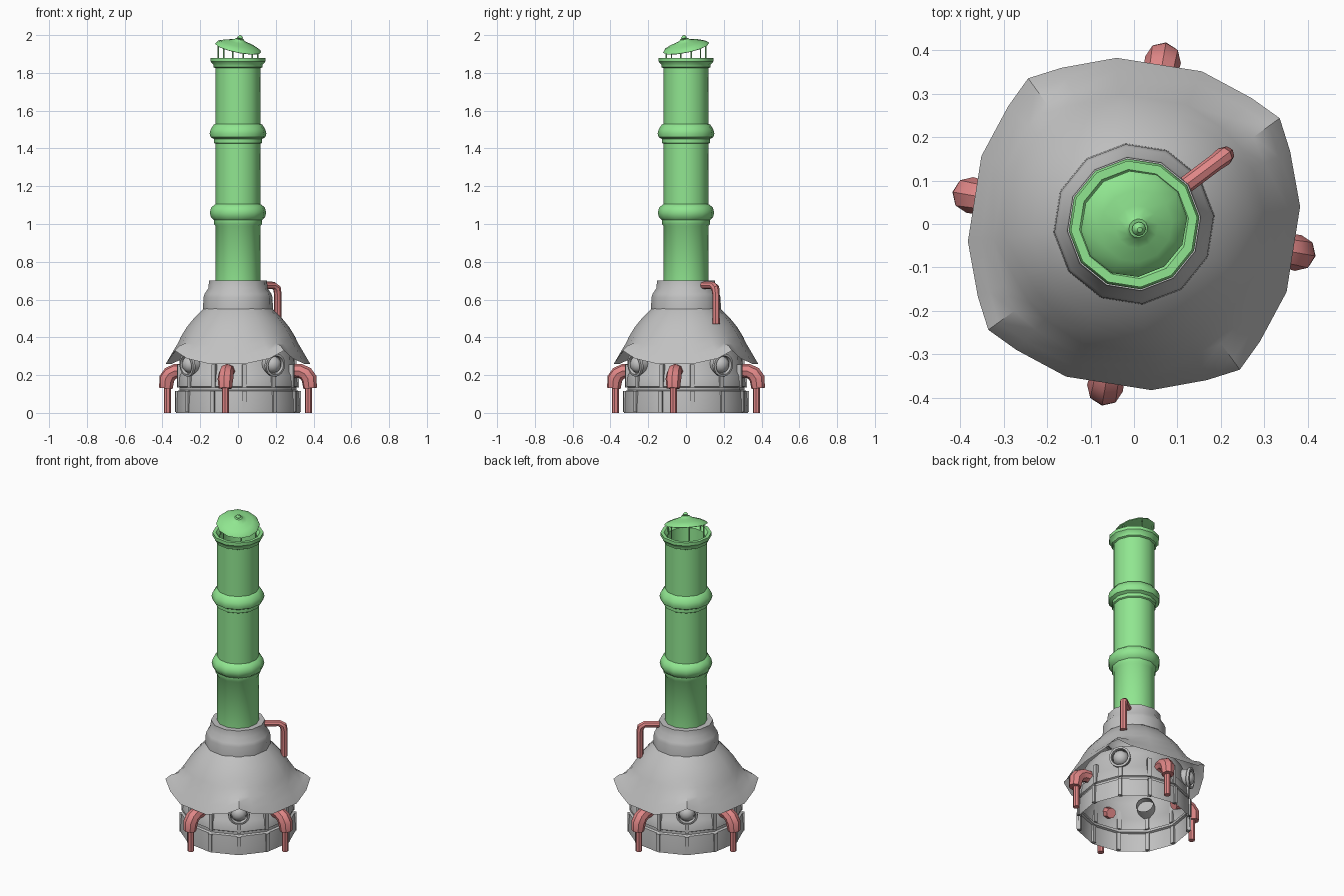
import bpy, bmesh
from math import radians, cos, sin, pi
from mathutils import Matrix, Vector

cube = bpy.data.objects.get("Cube")
if cube:
    bpy.data.objects.remove(cube, do_unlink=True)


def material(name, r, g, b):
    m = bpy.data.materials.new(name)
    m.use_nodes = True
    m.diffuse_color = (r, g, b, 1)
    m.node_tree.nodes["Principled BSDF"].inputs["Base Color"].default_value = (r, g, b, 1)
    return m


GREY = material("body grey", 0.53, 0.53, 0.53)
GREEN = material("tower green", 0.28, 0.79, 0.28)
RED = material("pipe red", 0.74, 0.24, 0.24)
TWELVE = [6 + 30 * i for i in range(12)]


def add(name, mesh, mat, matrix=Matrix()):
    mesh.materials.clear()
    mesh.materials.append(mat)
    mesh.shade_smooth()
    mesh.set_sharp_from_angle(angle=radians(38))
    ob = bpy.data.objects.new(name, mesh)
    ob.matrix_world = matrix
    bpy.context.collection.objects.link(ob)
    return ob


def lathe(name, profile, mat, matrix=Matrix(), angles=TWELVE, shape=None):
    """Spin (radius, height) points; shape may adjust a point by its ring and angle."""
    bm = bmesh.new()
    rings = []
    for i, (r, z) in enumerate(profile):
        ring = []
        for a in angles:
            rr, zz = shape(i, a, r, z) if shape else (r, z)
            ring.append(bm.verts.new((rr * cos(radians(a)), rr * sin(radians(a)), zz)))
        rings.append(ring)
    n = len(angles)
    for lo, hi in zip(rings, rings[1:]):
        for j in range(n):
            k = (j + 1) % n
            bm.faces.new((lo[j], lo[k], hi[k], hi[j]))
    bmesh.ops.remove_doubles(bm, verts=bm.verts, dist=1e-5)
    mesh = bpy.data.meshes.new(name)
    bm.to_mesh(mesh)
    bm.free()
    return add(name, mesh, mat, matrix)


def pipe(name, points, radii, mat, angle):
    """Round pipe along (radius, height) points, standing out at an angle."""
    cu = bpy.data.curves.new(name, 'CURVE')
    cu.dimensions = '3D'
    cu.bevel_depth = 1
    cu.bevel_resolution = 2
    cu.use_fill_caps = True
    sp = cu.splines.new('POLY')
    sp.points.add(len(points) - 1)
    for p, (x, z), r in zip(sp.points, points, radii):
        p.co = (x, 0, z, 1)
        p.radius = r
    tmp = bpy.data.objects.new(name + "_path", cu)
    bpy.context.collection.objects.link(tmp)
    mesh = bpy.data.meshes.new_from_object(
        tmp.evaluated_get(bpy.context.evaluated_depsgraph_get()))
    bpy.data.objects.remove(tmp, do_unlink=True)
    return add(name, mesh, mat, Matrix.Rotation(radians(angle), 4, 'Z'))


# Base drum, open below, with a belt groove
lathe("base_drum", [(.33, 0), (.33, .05), (.325, .115), (.312, .12), (.312, .135),
                    (.32, .14), (.313, .2), (.305, .21), (.30, .30), (.27, .36)], GREY)

# Seam ribs on the drum corners
for a in TWELVE:
    turn = Matrix.Rotation(radians(a), 4, 'Z')
    for part, r, z, h in (("lower", .323, .06, .11), ("upper", .312, .195, .12)):
        bm = bmesh.new()
        bmesh.ops.create_cube(bm, size=1, matrix=Matrix.Translation((r, 0, z))
                              @ Matrix.Diagonal((.022, .022, h, 1)))
        mesh = bpy.data.meshes.new("rib")
        bm.to_mesh(mesh)
        bm.free()
        add(part + "_seam_rib", mesh, GREY, turn)


# Hood with four raised awnings over the lamps
def awning(ring, a, r, z):
    off = abs((a - 36 + 45) % 90 - 45)
    w = 1 if off < 1 else (.4 if off < 15 else 0)
    lift = (.07, .045, .01, 0, 0, 0, 0, 0)[ring]
    push = (.03, .03, .015, 0, 0, 0, 0, 0)[ring]
    return r + push * w, z + lift * w


hood_angles = [q * 90 + a for q in range(4) for a in (6, 25, 36, 47, 66)]
lathe("hood", [(.384, .26), (.355, .31), (.325, .36), (.30, .41), (.272, .455),
               (.235, .50), (.19, .545), (.17, .56)], GREY, angles=hood_angles, shape=awning)

# Neck collar
lathe("neck_collar", [(.17, .55), (.186, .55), (.184, .61), (.178, .63), (.158, .66),
                      (.154, .70), (.11, .70)], GREY)

# Lamps set under the awnings
round16 = [i * 22.5 for i in range(16)]
for a in range(36, 396, 90):
    face = (Matrix.Rotation(radians(a), 4, 'Z') @ Matrix.Translation((.25, 0, .265))
            @ Matrix.Rotation(radians(98), 4, 'Y'))
    lathe("lamp_housing", [(.05, 0), (.055, .07), (.062, .075), (.062, .09), (.05, .092),
                           (.046, .075)], GREY, face, round16)
    lathe("lamp_lens", [(.047, .06), (.04, .085), (.024, .10), (0, .106)], GREY, face, round16)

# Tower shaft with two bulging rings and an open, rolled rim
shaft = [(.12, .69), (.12, .99), (.128, 1.0), (.128, 1.02), (.144, 1.035), (.15, 1.06),
         (.144, 1.085), (.128, 1.10), (.12, 1.105), (.12, 1.425), (.128, 1.43), (.128, 1.45),
         (.146, 1.46), (.151, 1.48), (.146, 1.50), (.13, 1.525), (.12, 1.53),
         (.12, 1.825), (.13, 1.83), (.132, 1.845), (.146, 1.86), (.146, 1.88),
         (.126, 1.88), (.108, 1.86), (.105, 1.75), (0, 1.75)]
lathe("tower", shaft, GREEN)

# Cap, tipped towards its front left side, with a finial
tip = (Matrix.Translation((0, 0, 1.932))
       @ Matrix.Rotation(radians(16), 4, Vector((1, 1, 0))))
cap = [(0, .012), (.118, -.003), (.125, 0), (.118, .01), (.085, .024), (.05, .034),
       (.028, .042), (.022, .05), (.01, .05), (.016, .057), (.01, .064),
       (.006, .069), (0, .07)]
lathe("tower_cap", cap, GREEN, tip)

# Thin posts carrying the cap
for a in range(15, 375, 60):
    x, y = .108 * cos(radians(a)), .108 * sin(radians(a))
    height = 1.937 - .2 * (x - y)
    lathe("cap_post", [(.004, 1.85), (.004, height)], GREEN,
          Matrix.Translation((x, y, 0)), range(0, 360, 60))

# Four drain legs: thick elbow out of the drum, thin pipe to the ground
for a in range(-10, 350, 90):
    pipe("leg_elbow", [(.26, .20), (.30, .222), (.335, .222), (.365, .207), (.383, .18),
                       (.388, .13)], [.03, .036, .038, .04, .042, .036], RED, a)
    pipe("leg_pipe", [(.38, 0), (.38, .16)], [.019, .019], RED, a)

# Bent vent pipe from the collar down to the hood
pipe("vent_pipe", [(.13, .675), (.235, .675), (.258, .66), (.264, .63), (.264, .47)],
     [.02, .02, .022, .02, .02], RED, 37)
